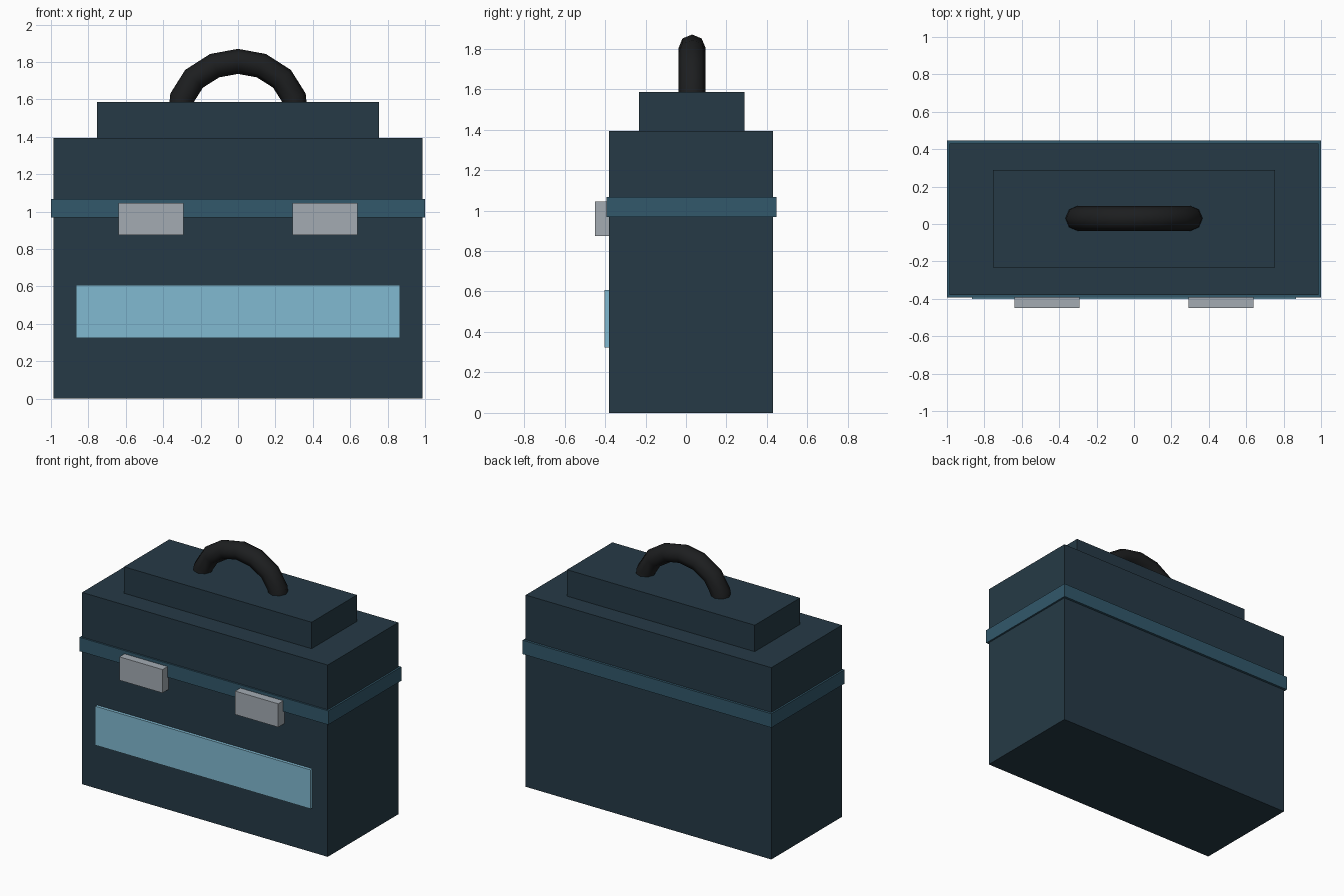
import bpy, bmesh
from math import cos, sin, pi
from mathutils import Vector

if "Cube" in bpy.data.objects:
    bpy.data.objects.remove(bpy.data.objects["Cube"])


def material(name, rgb):
    m = bpy.data.materials.new(name)
    m.diffuse_color = (*rgb, 1)
    m.use_nodes = True
    m.node_tree.nodes["Principled BSDF"].inputs["Base Color"].default_value = m.diffuse_color
    return m


navy = material("dark_blue", (0.019, 0.042, 0.061))
blue = material("trim_blue", (0.032, 0.098, 0.147))
pale = material("pale_blue", (0.22, 0.49, 0.64))
metal = material("metal_grey", (0.37, 0.41, 0.45))
black = material("black_grip", (0.012, 0.013, 0.014))


def finish(name, bm, mat):
    bmesh.ops.recalc_face_normals(bm, faces=bm.faces)
    mesh = bpy.data.meshes.new(name)
    bm.to_mesh(mesh)
    bm.free()
    mesh.materials.append(mat)
    ob = bpy.data.objects.new(name, mesh)
    bpy.context.collection.objects.link(ob)
    return ob


def box(name, x, y, z, mat):
    bm = bmesh.new()
    bmesh.ops.create_cube(bm, size=1)
    for v in bm.verts:
        for i, (lo, hi) in enumerate((x, y, z)):
            v.co[i] = lo if v.co[i] < 0 else hi
    return finish(name, bm, mat)


# Case body, stepped lid top and trim band
box("case_body", (-0.987, 0.987), (-0.38, 0.43), (0, 1.393), navy)
box("lid_step", (-0.754, 0.754), (-0.232, 0.288), (1.393, 1.585), navy)
box("trim_band", (-1, 1), (-0.392, 0.447), (0.967, 1.068), blue)

# Front panel and the two latches
box("front_panel", (-0.866, 0.866), (-0.402, -0.38), (0.324, 0.607), pale)
for side, x in (("left", (-0.638, -0.292)), ("right", (0.292, 0.638))):
    box("latch_" + side, x, (-0.45, -0.38), (0.875, 1.045), metal)

# Carry handle: octagonal tube swept along an arch
half = [(0.125, 1.78), (0.235, 1.71), (0.298, 1.61), (0.303, 1.55)]
path = [Vector((-x, 0.03, z)) for x, z in reversed(half)]
path += [Vector((0, 0.03, 1.803))] + [Vector((x, 0.03, z)) for x, z in half]
radius, sides = 0.067, 8
bm = bmesh.new()
rings = []
for i, p in enumerate(path):
    before = (p - path[i - 1]).normalized() if i else Vector()
    after = (path[i + 1] - p).normalized() if i < len(path) - 1 else Vector()
    t = (before + after).normalized()
    n = Vector((-t.z, 0, t.x))
    rings.append([bm.verts.new(p + radius * (n * cos(a) + Vector((0, sin(a), 0))))
                  for a in (2 * pi * k / sides for k in range(sides))])
for a, b in zip(rings, rings[1:]):
    for k in range(sides):
        j = (k + 1) % sides
        bm.faces.new((a[k], a[j], b[j], b[k]))
bm.faces.new(rings[0])
bm.faces.new(rings[-1])
handle = finish("carry_handle", bm, black)
bpy.context.view_layer.objects.active = handle
handle.select_set(True)
bpy.ops.object.shade_smooth_by_angle(angle=pi / 3)
